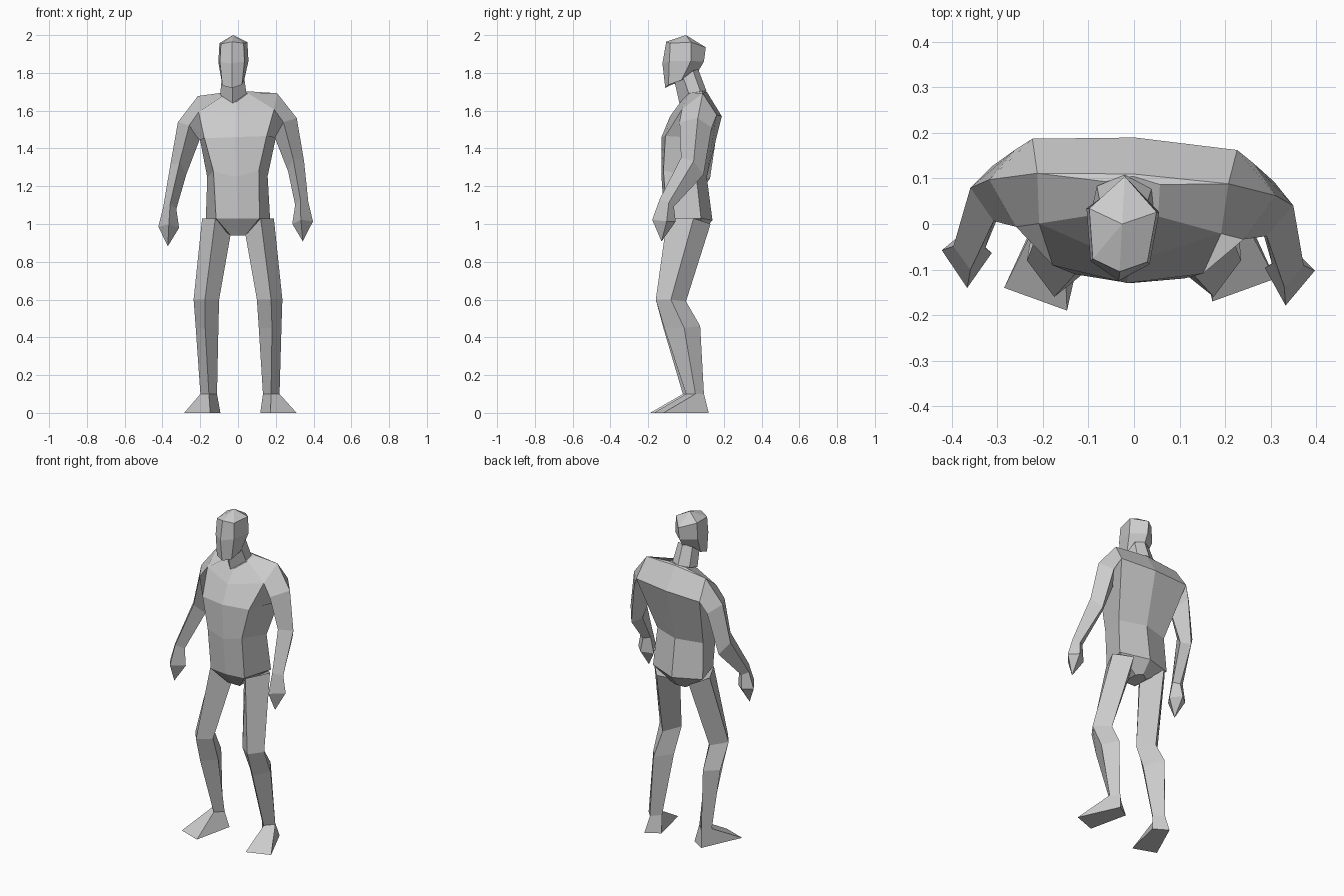
import bpy
import bmesh
from math import sin, cos
from mathutils import Vector

default_cube = bpy.data.objects.get("Cube")
if default_cube:
    bpy.data.objects.remove(default_cube, do_unlink=True)

# One plain grey for the whole figure
grey = bpy.data.materials.new("plain_grey")
grey.use_nodes = True
colour = (0.6, 0.6, 0.6, 1)
grey.diffuse_color = colour
grey.node_tree.nodes["Principled BSDF"].inputs["Base Color"].default_value = colour

TWIST = -0.055   # the upper body turns slightly to its right
LEAN = 0.035     # and its right shoulder hangs a little lower


def clamp(value):
    return max(0.0, min(1.0, value))


def turn(point, amount):
    """Turn and lean a point of the upper body."""
    x, y, z = point
    angle = TWIST * amount
    return Vector((x * cos(angle) - y * sin(angle) - 0.008 * amount,
                   x * sin(angle) + y * cos(angle),
                   z + LEAN * x * amount))


def pose_torso(point):
    return turn(point, clamp((point[2] - 1.0) / 0.4))


def pose_head(point):
    x, y, z = turn(point, 1)
    return Vector((x - 0.018, y, z))


def pose_arm(point):
    return turn(point, 1)


def pose_leg(point):
    """The right foot stands slightly inward and forward."""
    x, y, z = point
    if x < 0:
        low = clamp(1 - z / 0.6)
        x += 0.025 * low
        y -= 0.02 * low
    return Vector((x, y, z))


def loft(name, rings, pose):
    """Skin a closed, flat shaded body over a series of rings."""
    bm = bmesh.new()
    loops = [[bm.verts.new(pose(p)) for p in ring] for ring in rings]
    for low, high in zip(loops, loops[1:]):
        count = max(len(low), len(high))
        for i in range(count):
            j = (i + 1) % count
            corners = [low[i % len(low)], low[j % len(low)],
                       high[j % len(high)], high[i % len(high)]]
            bm.faces.new(list(dict.fromkeys(corners)))
    for end in (loops[0], loops[-1]):
        if len(end) > 2:
            bm.faces.new(end)
    bmesh.ops.recalc_face_normals(bm, faces=bm.faces)
    mesh = bpy.data.meshes.new(name)
    bm.to_mesh(mesh)
    bm.free()
    mesh.materials.append(grey)
    obj = bpy.data.objects.new(name, mesh)
    bpy.context.collection.objects.link(obj)
    return obj


def flip(ring):
    return [(-x, y, z) for x, y, z in ring]


def symmetric(name, half_rings, pose):
    """Complete half rings, given front to back, across the middle."""
    loft(name, [r + flip(r[-2:0:-1]) for r in half_rings], pose)


def pair(name, rings, pose):
    """Make the left limb and its mirrored right one."""
    loft("left_" + name, rings, pose)
    loft("right_" + name, [flip(r) for r in rings], pose)


# Torso, from the neck base down to the crotch
symmetric("torso", [
    [(0, -.03, 1.645), (.06, .02, 1.69), (.06, .09, 1.7), (0, .105, 1.705)],
    [(0, -.085, 1.57), (.2, -.01, 1.6), (.21, .1, 1.685), (0, .11, 1.7)],
    [(0, -.13, 1.46), (.165, -.1, 1.46), (.225, .175, 1.57), (0, .19, 1.57)],
    [(0, -.13, 1.25), (.12, -.115, 1.28), (.16, .06, 1.25), (0, .11, 1.25)],
    [(0, -.115, 1.03), (.115, -.1, 1.03), (.17, .08, 1.03), (0, .14, 1.02)],
    [(0, -.04, .94), (.04, -.04, .94), (.04, .06, .94), (0, .08, .95)],
], pose_torso)

# Neck, leaning forward
symmetric("neck", [
    [(0, -.035, 1.64), (.07, .02, 1.685), (.06, .08, 1.7), (0, .108, 1.705)],
    [(0, -.06, 1.75), (.06, -.01, 1.77), (.05, .04, 1.81), (0, .065, 1.82)],
], pose_head)

# Head, from the jaw up to the crown
symmetric("head", [
    [(0, -.11, 1.72), (.052, -.09, 1.735), (.06, -.02, 1.76), (0, .06, 1.8)],
    [(0, -.125, 1.85), (.065, -.085, 1.86), (.08, .03, 1.86), (0, .095, 1.86)],
    [(0, -.105, 1.965), (.06, -.08, 1.955), (.074, .03, 1.96), (0, .105, 1.935)],
    [(0, 0, 2)],
], pose_head)

# Arm rings: outer, front, inner and back corner, shoulder to fingertips
pair("arm", [
    [(.21, .1, 1.685), (.2, -.01, 1.6), (.165, -.1, 1.46), (.225, .175, 1.57)],
    [(.315, .08, 1.55), (.25, -.02, 1.53), (.2, .06, 1.45), (.26, .15, 1.5)],
    [(.355, .06, 1.32), (.3, -.01, 1.34), (.27, .06, 1.27), (.31, .11, 1.25)],
    [(.385, -.07, 1.1), (.345, -.12, 1.12), (.315, -.07, 1.09), (.35, -.045, 1.08)],
    [(.41, -.08, 1), (.35, -.16, 1.01), (.3, -.08, .99), (.36, -.035, 1)],
    [(.358, -.11, .895)],
], pose_arm)

# Leg rings: the same corners from hip to ankle, ending in the flat sole
pair("leg", [
    [(.19, .04, 1.03), (.12, -.1, 1.03), (.04, 0, .94), (.11, .13, 1)],
    [(.235, -.08, .6), (.175, -.16, .6), (.1, -.1, .6), (.16, 0, .59)],
    [(.23, -.01, .45), (.18, -.115, .45), (.11, -.04, .45), (.17, .075, .46)],
    [(.22, .05, .1), (.175, 0, .1), (.132, .045, .1), (.18, .095, .1)],
    [(.31, -.12, 0), (.172, -.17, 0), (.118, .07, 0), (.2, .12, 0)],
], pose_leg)
